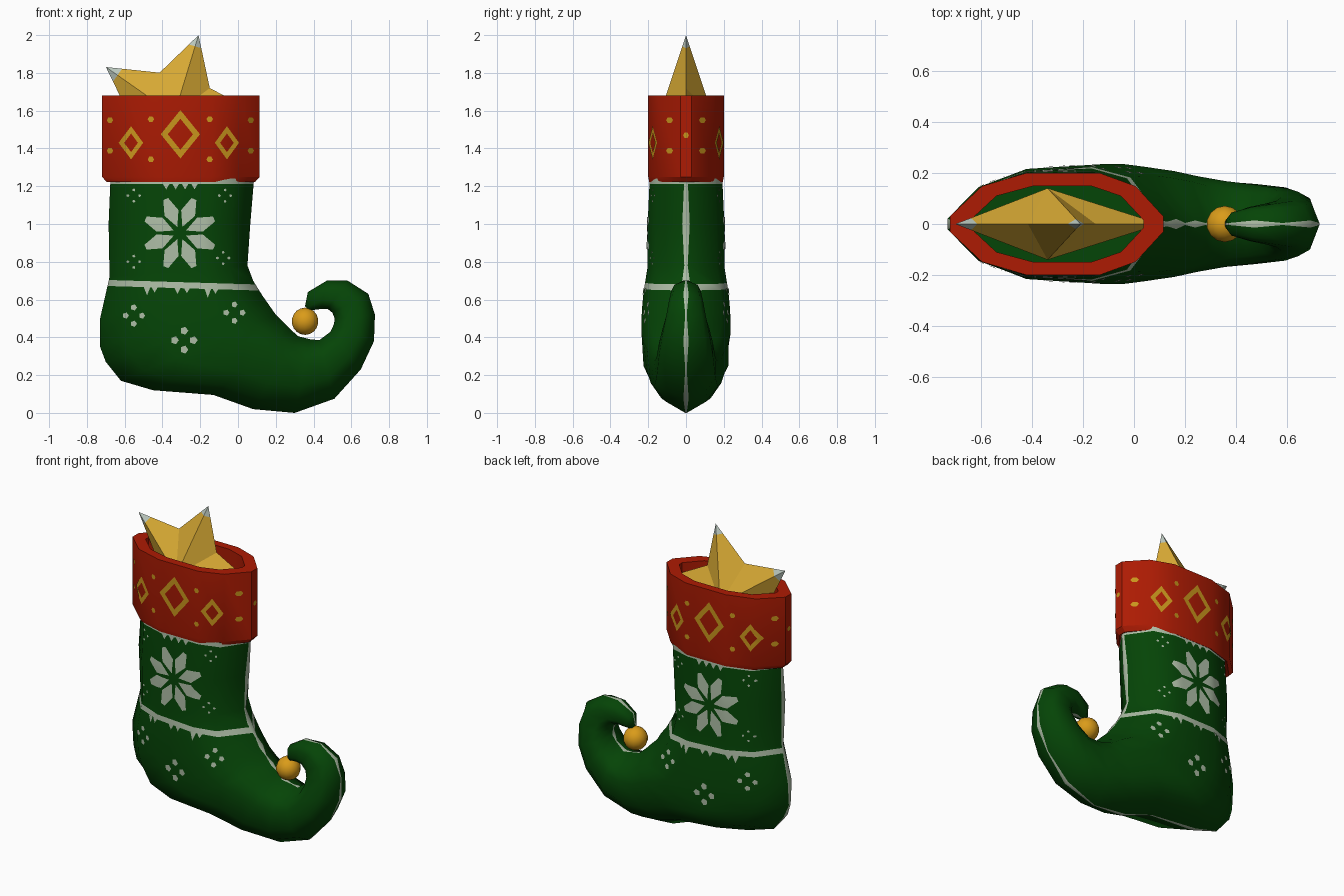
import bpy, bmesh, math
from mathutils import Vector
from mathutils.bvhtree import BVHTree

if "Cube" in bpy.data.objects:
    bpy.data.objects.remove(bpy.data.objects["Cube"])


def material(name, rgb):
    m = bpy.data.materials.new(name)
    m.diffuse_color = (*rgb, 1)
    m.use_nodes = True
    m.node_tree.nodes["Principled BSDF"].inputs["Base Color"].default_value = m.diffuse_color
    return m


GREEN = material("felt green", (0.0015, 0.058, 0.002))
CREAM = material("knit cream", (0.42, 0.51, 0.38))
RED = material("cuff red", (0.42, 0.011, 0.001))
TRIM = material("trim gold", (0.58, 0.30, 0.012))
STAR = material("star gold", (0.70, 0.41, 0.035))
TIP = material("star tip silver", (0.50, 0.58, 0.52))
BELL = material("bell gold", (0.70, 0.33, 0.01))


def finish(bm, name, mats, angle=None):
    me = bpy.data.meshes.new(name)
    bm.to_mesh(me)
    ob = bpy.data.objects.new(name, me)
    bpy.context.collection.objects.link(ob)
    for m in mats:
        me.materials.append(m)
    if angle:
        bpy.ops.object.select_all(action='DESELECT')
        ob.select_set(True)
        bpy.context.view_layer.objects.active = ob
        bpy.ops.object.shade_smooth_by_angle(angle=math.radians(angle))
    return ob


def ring(bm, a, b, w, e, f, g=1, f2=None):
    """Twelve-sided section from a to b (x, z): half width w, end width e, shoulder factors f, g, f2."""
    half = [(0, e), (.15, w * f), (.36, w * g), (.70, w), (.87, w * (f2 or f)), (1, e)]
    pts = half + [(t, -y) for t, y in reversed(half)]
    return [bm.verts.new((a[0] + (b[0] - a[0]) * t, y, a[1] + (b[1] - a[1]) * t)) for t, y in pts]


def loft(bm, rings):
    for r, s in zip(rings, rings[1:]):
        for i in range(12):
            f = bm.faces.new((r[i], r[(i + 1) % 12], s[(i + 1) % 12], s[i]))
            f.material_index = int(i in (5, 11))


# Boot: sections from the cuff, round the heel and along the curled toe
# (outer x, z, inner x, z, half width, outer shoulder factor)
sections = [
    (-.675, 1.24, .085, 1.24, .192, .75), (-.685, 1.0, .065, 1.0, .203, .74),
    (-.68, .72, .05, .78, .205, .72), (-.73, .5, .08, .70, .225, .64),
    (-.73, .35, .13, .62, .234, .62), (-.70, .27, .165, .57, .235, .65),
    (-.62, .17, .20, .52, .235, .72), (-.45, .12, .24, .48, .225, .82),
    (-.13, .095, .28, .44, .207, .86), (.08, .02, .32, .405, .187, .70),
    (.30, 0, .38, .39, .168, .62), (.51, .075, .43, .385, .156, .70),
    (.65, .23, .49, .43, .143, .78), (.72, .38, .508, .47, .125, .8),
    (.725, .52, .512, .50, .105, .8), (.69, .63, .50, .53, .09, .8),
    (.58, .70, .475, .55, .078, .8), (.47, .70, .44, .55, .066, .8),
    (.37, .64, .40, .545, .045, .8), (.355, .565, .38, .54, .018, .8)]
bm = bmesh.new()
rings = []
for i, (ax, az, bx, bz, w, f) in enumerate(sections):
    wide, thin = (.020, .009) if i < 6 else (.014, .004)
    e = min(wide if i % 2 else thin, w * .3)
    g = .92 if 3 <= i <= 6 else 1
    rings.append(ring(bm, (ax, az), (bx, bz), w, e, f, g, .8))
loft(bm, rings)
bm.faces.new(rings[0])
bm.faces.new(rings[-1])
bmesh.ops.recalc_face_normals(bm, faces=bm.faces)
# Ankle band and the band under the cuff are cut into the leg
tilt = Vector((.03, 0, 1)).normalized()
cuts = [(Vector((-.3, 0, z)), tilt if z < 1 else Vector((0, 0, 1))) for z in (.66, .692, 1.211)]
for co, no in cuts:
    leg = [f for f in bm.faces if f.calc_center_median().x < .2]
    geom = set(leg) | {e for f in leg for e in f.edges} | {v for f in leg for v in f.verts}
    bmesh.ops.bisect_plane(bm, geom=list(geom), plane_co=co, plane_no=no, dist=1e-5)
for f in bm.faces:
    c = f.calc_center_median()
    side = [(c - co).dot(no) > 0 for co, no in cuts]
    if c.x < .2 and ((side[0] and not side[1]) or (side[2] and c.z < 1.235)):
        f.material_index = 1
boot_tree = BVHTree.FromBMesh(bm)
finish(bm, "boot", [GREEN, CREAM], 60)

# Cuff: thick open band with a hollow inside
bm = bmesh.new()
prof = [(-.65, .045, 1.235, .15, .02), (-.695, .09, 1.222, .195, .025), (-.72, .115, 1.25, .2, .03),
        (-.72, .115, 1.68, .2, .03), (-.64, .037, 1.68, .148, .015), (-.64, .037, 1.235, .148, .015)]
loft(bm, [ring(bm, (a, z), (b, z), w, e, .74) for a, b, z, w, e in prof])
for f in bm.faces:
    f.material_index = 0
bmesh.ops.recalc_face_normals(bm, faces=bm.faces)
cuff_tree = BVHTree.FromBMesh(bm)
finish(bm, "cuff", [RED], 33)


def decal(name, polys, tree, mat, axis='y'):
    """Lay flat polygons onto both opposite sides of a surface as very thin plates."""
    out = bmesh.new()
    for s in (-1, 1):
        for poly in polys:
            bm = bmesh.new()
            bm.faces.new([bm.verts.new((u, 0, v)) for u, v in poly])
            bmesh.ops.triangulate(bm, faces=bm.faces)
            bmesh.ops.subdivide_edges(bm, edges=bm.edges, cuts=2, use_grid_fill=True)
            new = {}
            for v in bm.verts:
                u, h = v.co.x, v.co.z
                o, d = ((u, 3 * s, h), (0, -s, 0)) if axis == 'y' else ((3 * s, u, h), (-s, 0, 0))
                hit, n, _, _ = tree.ray_cast(Vector(o), Vector(d))
                if hit:
                    new[v] = out.verts.new(hit + n * .004)
            for f in bm.faces:
                if all(v in new for v in f.verts):
                    g = out.faces.new([new[v] for v in f.verts])
                    g.normal_update()
                    if g.normal.dot(Vector(d)) > 0:
                        g.normal_flip()
            bm.free()
    finish(out, name, [mat], 60)


def dot(x, z, r, n=6):
    return [(x + r * math.cos(k * math.tau / n), z + r * math.sin(k * math.tau / n)) for k in range(n)]


def diamond(x, z, w, h, inner):
    """Diamond outline made of four strips."""
    c = [(w, 0), (0, h), (-w, 0), (0, -h)]
    res = []
    for i in range(4):
        p, q = c[i], c[(i + 1) % 4]
        res.append([(x + a * k, z + b * k) for (a, b), k in ((p, 1), (q, 1), (q, inner), (p, inner))])
    return res


# Cuff ornaments
decal("cuff_diamonds", diamond(-.305, 1.475, .104, .128, .64) + diamond(-.565, 1.43, .064, .088, .56)
      + diamond(-.06, 1.43, .064, .088, .56), cuff_tree, TRIM)
decal("cuff_dots", [dot(-.305 + s * dx, z, .017) for s in (-1, 1) for dx, z in
                    ((.155, 1.555), (.155, 1.342), (.37, 1.55), (.37, 1.388))], cuff_tree, TRIM)
decal("cuff_end_dots", [dot(0, 1.47, .016)], cuff_tree, TRIM, 'x')

# Snowflake of eight kite petals
petals = []
for k in range(8):
    a = math.radians(22.5 + 45 * k)
    petals.append([(-.308 + r * math.cos(a) - t * math.sin(a), .952 + r * math.sin(a) + t * math.cos(a))
                   for r, t in ((.035, 0), (.115, -.04), (.195, -.014), (.195, .014), (.115, .04))])
decal("snowflake", petals, boot_tree, CREAM)

# Four-dot flakes on the foot and small flecks on the leg
flakes = []
for x, z, d, r in ((-.285, .385, .05, .022), (-.55, .515, .043, .017), (-.02, .53, .043, .017),
                   (-.55, 1.15, .03, .008), (-.07, 1.15, .03, .008), (-.08, .82, .03, .008),
                   (-.55, .80, .03, .008)):
    flakes += [dot(x + a * d, z + b * d, r, 5) for a, b in ((1, 0), (-1, 0), (0, 1), (0, -1))]
decal("small_flakes", flakes, boot_tree, CREAM)

# Little points hanging from the two bands
points = [[(x - .018, z), (x, z - h), (x + .018, z)] for x, z, h in
          [(-.48, .667, .045), (-.44, .667, .03), (-.32, .664, .035), (-.27, .664, .03),
           (-.16, .66, .05), (-.12, .66, .03)] + [(-.38 + .05 * i, 1.213, .03) for i in range(4)]]
decal("band_points", points, boot_tree, CREAM)

# Star: five-pointed, ridged on both sides, with silver tips
bm = bmesh.new()
C, R = Vector((-.338, 0, 1.578)), .441
rim = []
for k in range(10):
    a, r = math.radians(73 + 36 * k), R if k % 2 == 0 else R * .535
    rim.append(bm.verts.new(C + Vector((r * math.cos(a), 0, r * math.sin(a)))))
for s in (-1, 1):
    apex = bm.verts.new(C + Vector((0, .14 * s, 0)))
    for k in range(10):
        bm.faces.new((apex, rim[k], rim[(k + 1) % 10]))
bmesh.ops.recalc_face_normals(bm, faces=bm.faces)
for ang, cut in ((73, .86), (145, .83)):
    d = Vector((math.cos(math.radians(ang)), 0, math.sin(math.radians(ang))))
    bmesh.ops.bisect_plane(bm, geom=bm.verts[:] + bm.edges[:] + bm.faces[:], plane_co=C + d * R * cut, plane_no=d)
    for f in bm.faces:
        if (f.calc_center_median() - C).dot(d) > R * cut:
            f.material_index = 1
finish(bm, "star", [STAR, TIP])

# Bell hanging from the toe
bm = bmesh.new()
bmesh.ops.create_uvsphere(bm, u_segments=14, v_segments=9, radius=.072)
bmesh.ops.translate(bm, verts=bm.verts, vec=(.355, 0, .485))
finish(bm, "bell", [BELL], 60)
